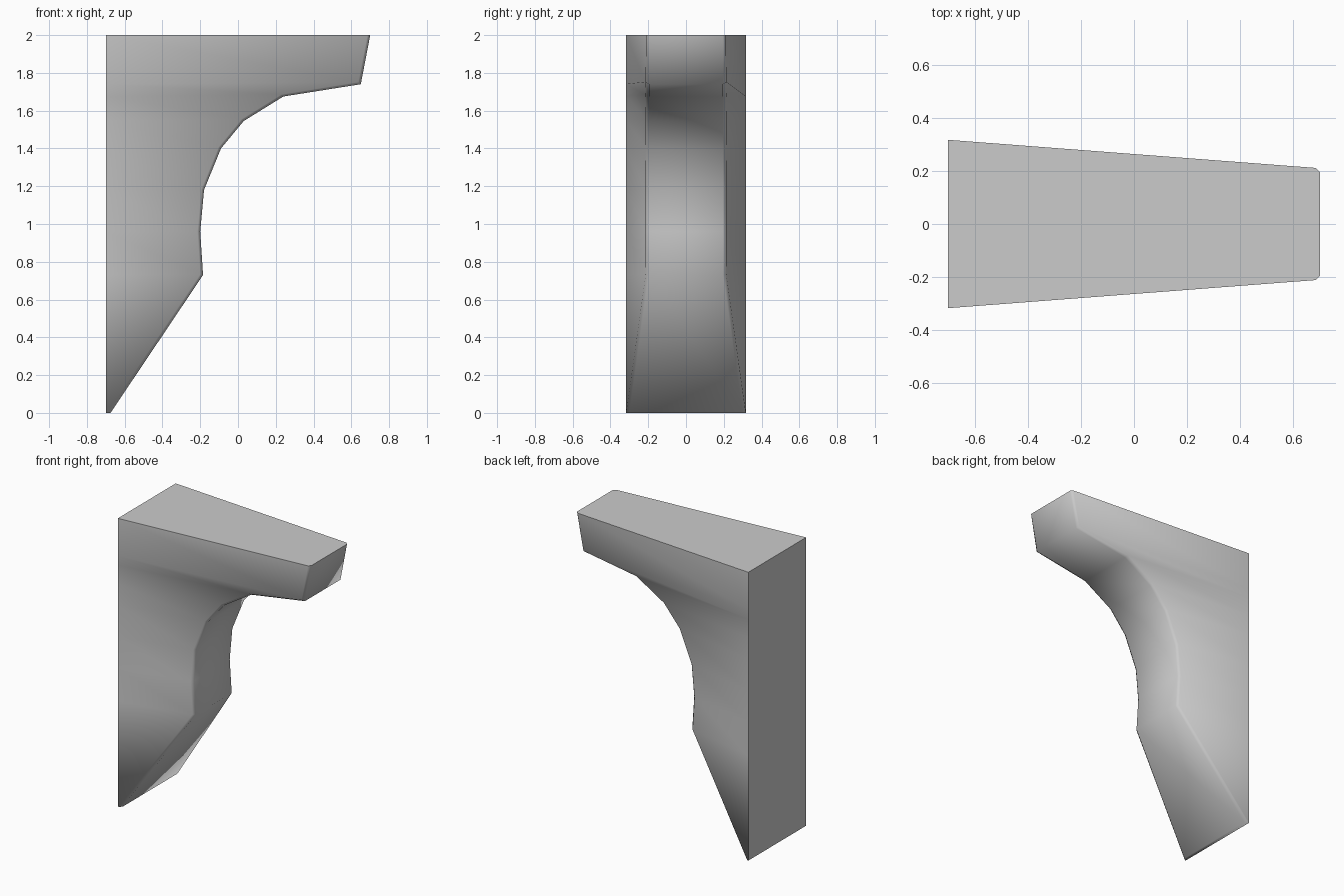
import bpy
import bmesh

cube = bpy.data.objects.get("Cube")
if cube:
    bpy.data.objects.remove(cube, do_unlink=True)

BACK_X, BACK_HALF = -0.70, 0.317

# Front curve of the bracket from top to foot: x, z, half width
PROFILE = [
    (0.70, 2.00, 0.21), (0.65, 1.74, 0.21), (0.24, 1.675, 0.21),
    (0.03, 1.545, 0.21), (-0.09, 1.40, 0.21), (-0.18, 1.18, 0.21),
    (-0.20, 0.96, 0.21), (-0.185, 0.73, 0.21), (-0.675, 0.0, 0.315),
]

bm = bmesh.new()

# One ring per profile point: back pair, then front pair
rings = []
for x, z, half in PROFILE:
    corners = [(BACK_X, BACK_HALF), (BACK_X, -BACK_HALF), (x, -half), (x, half)]
    rings.append([bm.verts.new((cx, cy, z)) for cx, cy in corners])

# Skin between rings, then cap the top and the foot
for upper, lower in zip(rings, rings[1:]):
    for i in range(4):
        j = (i + 1) % 4
        bm.faces.new((upper[i], lower[i], lower[j], upper[j]))
bm.faces.new(rings[0])
bm.faces.new(rings[-1][::-1])

# Narrow chamfer along both front edges
front_edges = [bm.edges.get((a[i], b[i]))
               for a, b in zip(rings, rings[1:]) for i in (2, 3)]
bmesh.ops.bevel(bm, geom=front_edges, offset=0.015, segments=1,
                affect='EDGES', clamp_overlap=True)
bmesh.ops.recalc_face_normals(bm, faces=bm.faces)
bm.normal_update()


# Smooth sides, with crisp borders round the flat top and back
def is_flat(face):
    return face.normal.z > 0.99 or face.normal.x < -0.99


for face in bm.faces:
    face.smooth = True
for edge in bm.edges:
    if any(is_flat(f) for f in edge.link_faces):
        edge.smooth = edge.calc_face_angle(0) < 0.1

mesh = bpy.data.meshes.new("bracket")
bm.to_mesh(mesh)
bm.free()

# Plain grey stone
stone = bpy.data.materials.new("grey_stone")
stone.use_nodes = True
colour = (0.6, 0.6, 0.6, 1.0)
stone.diffuse_color = colour
stone.node_tree.nodes["Principled BSDF"].inputs["Base Color"].default_value = colour
mesh.materials.append(stone)

bracket = bpy.data.objects.new("bracket", mesh)
bpy.context.collection.objects.link(bracket)
